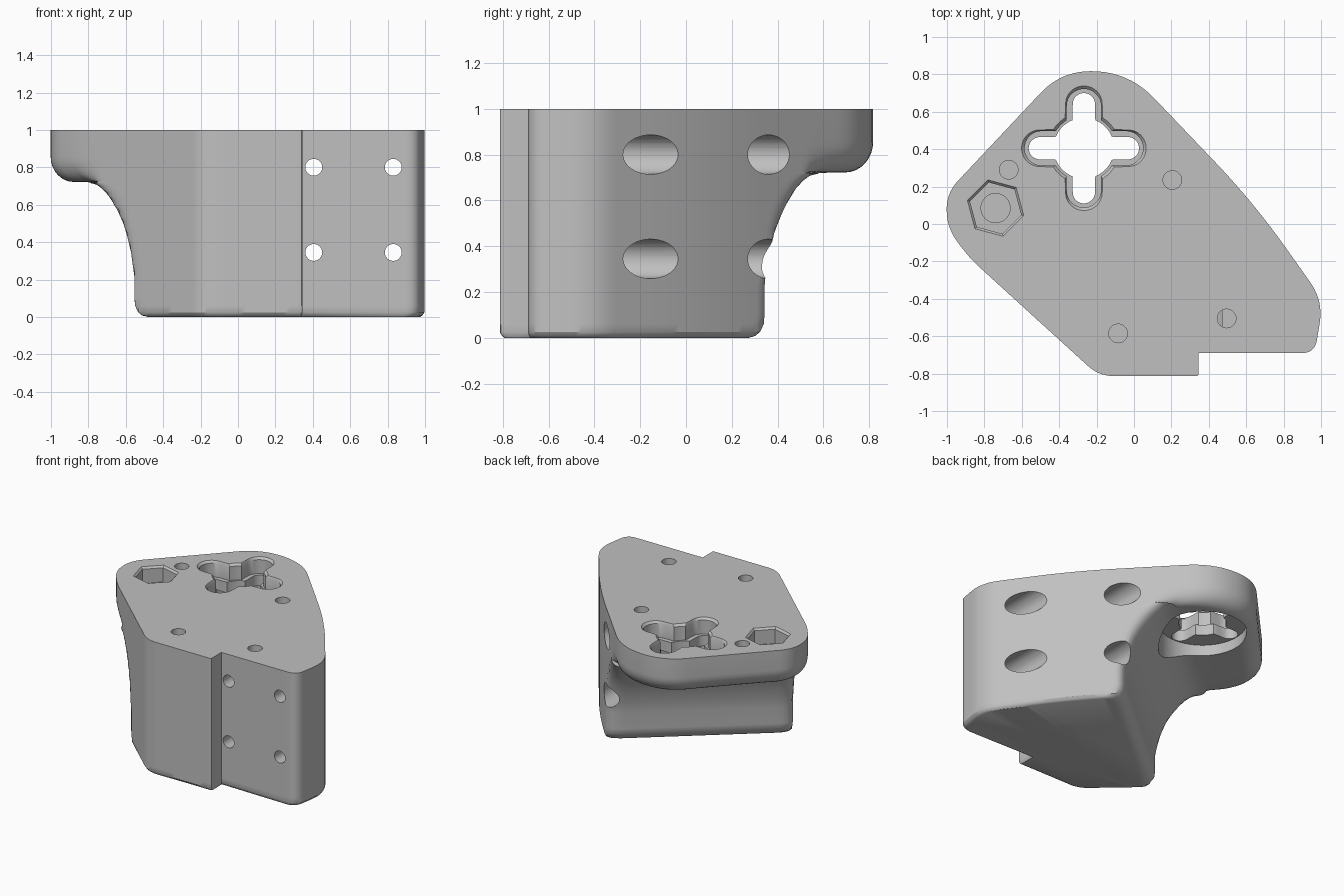
import bpy, math
from mathutils import Vector

cube = bpy.data.objects.get("Cube")
if cube:
    bpy.data.objects.remove(cube, do_unlink=True)

grey = bpy.data.materials.new("plain grey")
grey.use_nodes = True
grey.diffuse_color = (0.53, 0.53, 0.53, 1)
grey.node_tree.nodes["Principled BSDF"].inputs["Base Color"].default_value = (0.53, 0.53, 0.53, 1)


def loft(name, rings):
    """Closed solid through rings of equal point count."""
    n = len(rings[0])
    verts = [p for ring in rings for p in ring]
    faces = [list(range(n))[::-1], list(range(len(verts) - n, len(verts)))]
    for k in range(len(rings) - 1):
        for i in range(n):
            j = (i + 1) % n
            faces.append((k * n + i, k * n + j, k * n + n + j, k * n + n + i))
    mesh = bpy.data.meshes.new(name)
    mesh.from_pydata(verts, [], faces)
    mesh.materials.append(grey)
    ob = bpy.data.objects.new(name, mesh)
    bpy.context.collection.objects.link(ob)
    return ob


def rounded_outline(corners, step=0.03):
    """Polygon with curved corners, (x, y, tangent length), evenly subdivided."""
    raw = []
    for i, (x, y, t) in enumerate(corners):
        p = Vector((x, y))
        a = Vector(corners[i - 1][:2]) - p
        b = Vector(corners[(i + 1) % len(corners)][:2]) - p
        if t == 0:
            raw.append(p)
            continue
        a, b = p + a.normalized() * t, p + b.normalized() * t
        steps = 10 if t > 0.03 else 3
        for s in range(steps + 1):
            u = s / steps
            raw.append(a * (1 - u) ** 2 + p * 2 * u * (1 - u) + b * u * u)
    pts = []
    for p, q in zip(raw, raw[1:] + raw[:1]):
        n = max(1, round((q - p).length / step))
        pts += [p.lerp(q, s / n) for s in range(n)]
    return pts


# Plan outline of the whole bracket
outline = rounded_outline([
    (-0.187, -0.813, 0.08), (0.345, -0.813, 0.012), (0.345, -0.69, 0),
    (0.967, -0.69, 0.07), (1.012, -0.41, 0.12), (0.64, 0.115, 0.3),
    (-0.03, 0.817, 0.2), (-0.39, 0.817, 0.16), (-1.003, 0.165, 0.09),
    (-1.0, -0.02, 0.09), (-0.88, -0.182, 0.08)])

# Body: the underside is scooped away along one diagonal direction
centre = Vector((0.15, -0.3))
across = Vector((-0.642, 0.767))


def section(z, reach, inset, lip):
    ring = []
    base = across.dot(centre)
    for p in outline:
        ray = p - centre
        d = across.dot(p)
        w = min(1, max(0, (d - 0.25) / 0.2))
        t = 1 - (inset + lip * w) / ray.length
        if d - base > 0.01:
            cut = (reach - base) / (d - base)
            k = 0.18
            h = max(0, k - abs(t - cut)) / k
            t = min(t, cut) - h * h * k / 4
        q = centre + ray * t
        ring.append((q.x, q.y, z))
    return ring


scoop = [(0, -0.05, 0.025), (0.008, -0.02, 0.011), (0.025, 0, 0), (0.06, 0.025, 0),
         (0.1, 0.03, 0), (0.22, 0.03, 0), (0.3, 0.045, 0), (0.36, 0.06, 0),
         (0.42, 0.08, 0), (0.48, 0.105, 0), (0.54, 0.14, 0), (0.6, 0.185, 0),
         (0.65, 0.23, 0), (0.685, 0.275, 0), (0.708, 0.32, 0), (0.718, 0.38, 0)]
layers = [section(z, reach, inset, 0) for z, reach, inset in scoop]
for i in range(9):
    a = math.radians(90 * i / 8)
    layers.append(section(0.855 - 0.133 * math.cos(a), 3, 0, 0.13 * (1 - math.sin(a))))
layers.append(section(1, 3, 0, 0))
body = loft("bracket_body", layers)


def cut(cutter):
    cutter.hide_render = True
    mod = body.modifiers.new("cut", "BOOLEAN")
    mod.operation = "DIFFERENCE"
    mod.solver = "EXACT"
    mod.object = cutter
    bpy.context.view_layer.objects.active = body
    bpy.ops.object.modifier_apply(modifier=mod.name)
    bpy.data.objects.remove(cutter, do_unlink=True)


def circle(r, n=40, turn=0):
    return [Vector((math.cos(turn + math.tau * i / n), math.sin(turn + math.tau * i / n))) * r
            for i in range(n)]


def cut_down(name, x, y, shape, low, high=1.1, rim=0):
    """Vertical pocket, with an optional chamfered rim at the top face."""
    heights = [(low, 0), (high, 0)]
    if rim:
        heights = [(low, 0), (1 - rim, 0), (1, rim), (high, rim)]
    cut(loft(name, [[(x + p.x * (1 + g / p.length), y + p.y * (1 + g / p.length), z)
                     for p in shape] for z, g in heights]))


def cut_along_y(name, x, z, r, y0, y1):
    cut(loft(name, [[(x + p.x, y, z - p.y) for p in circle(r)] for y in (y0, y1)]))


def cross(half, arm, hub, n=160):
    """Four round-ended arms joined by a round hub."""
    pts = []
    for i in range(n):
        a = math.tau * i / n
        f = abs((a + math.pi / 4) % (math.pi / 2) - math.pi / 4)
        s, c = math.sin(f), math.cos(f)
        if s * arm > half * c:
            r = half / s
        else:
            r = arm * c + math.sqrt(half * half - (arm * s) ** 2)
        r = max(r, hub)
        pts.append(Vector((math.cos(a), math.sin(a))) * r)
    return pts


# Cross-shaped opening with a round recess below it
cx, cy = -0.268, 0.405
cut_down("recess", cx, cy, circle(0.3, 64), 0.3, 0.8)
cut_down("cross_ledge", cx, cy, cross(0.092, 0.225, 0.175), 0.88, rim=0.016)
cut_down("cross_through", cx, cy, cross(0.06, 0.235, 0.162), 0.7)

# Hexagonal pocket and its bore
cut_down("hex_pocket", -0.74, 0.085, circle(0.142, 6, math.radians(105)), 0.88, rim=0.014)
cut_down("hex_bore", -0.74, 0.085, circle(0.078), 0.78)

# Small blind holes in the top
for x, y in ((-0.67, 0.29), (0.205, 0.235), (-0.085, -0.585), (0.495, -0.505)):
    cut_down("top_hole", x, y, circle(0.05, 32), 0.855)

# Screw holes from the front, widened from the back
for x in (0.405, 0.83):
    for z in (0.8, 0.345):
        cut_along_y("screw_hole", x, z, 0.045, -1, 1)
        cut_along_y("screw_head_hole", x, z, 0.086, -0.56, 1)

bpy.ops.object.select_all(action="DESELECT")
body.select_set(True)
bpy.context.view_layer.objects.active = body
bpy.ops.object.shade_smooth_by_angle(angle=math.radians(32))
